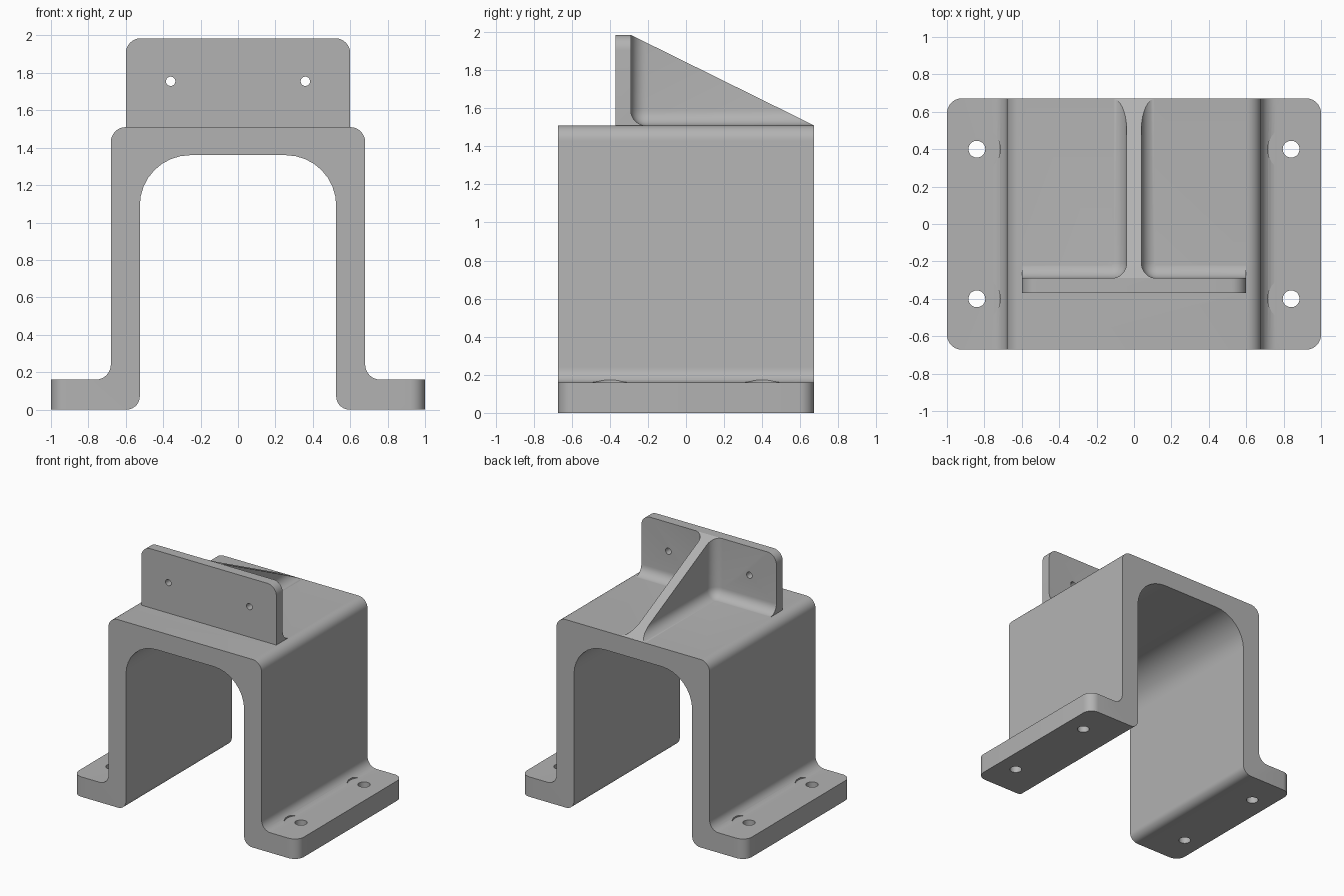
import bpy, bmesh, math
from mathutils import Vector, Matrix

if "Cube" in bpy.data.objects:
    bpy.data.objects.remove(bpy.data.objects["Cube"], do_unlink=True)

grey = bpy.data.materials.new("cast grey")
grey.use_nodes = True
GREY = (0.45, 0.45, 0.45, 1)
grey.diffuse_color = GREY
grey.node_tree.nodes["Principled BSDF"].inputs["Base Color"].default_value = GREY

DEPTH = 0.672       # half depth of the bridge
TOP = 1.51          # height of the bridge deck
PLATE_TOP = 1.985
PLATE_FRONT, PLATE_BACK = -0.37, -0.29
FILLET = 0.08


def finish(bm, name):
    bmesh.ops.recalc_face_normals(bm, faces=bm.faces)
    mesh = bpy.data.meshes.new(name)
    bm.to_mesh(mesh)
    bm.free()
    mesh.materials.append(grey)
    obj = bpy.data.objects.new(name, mesh)
    bpy.context.collection.objects.link(obj)
    return obj


def rounded(corners, steps=8):
    """Outline with each (x, z, radius) corner replaced by an arc."""
    pts = []
    for i, (x, z, r) in enumerate(corners):
        p = Vector((x, z))
        if r == 0:
            pts.append(p)
            continue
        a = (Vector(corners[i - 1][:2]) - p).normalized()
        b = (Vector(corners[(i + 1) % len(corners)][:2]) - p).normalized()
        for k in range(steps + 1):
            t = k / steps * math.pi / 2
            pts.append(p + r * (a * (1 - math.sin(t)) + b * (1 - math.cos(t))))
    return pts


def extrude_y(pts, y0, y1):
    bm = bmesh.new()
    face = bm.faces.new([bm.verts.new((p.x, y0, p.y)) for p in pts])
    out = bmesh.ops.extrude_face_region(bm, geom=[face])
    moved = [v for v in out["geom"] if isinstance(v, bmesh.types.BMVert)]
    bmesh.ops.translate(bm, verts=moved, vec=(0, y1 - y0, 0))
    return bm


def cylinder(name, radius, length, place, turn=0):
    bm = bmesh.new()
    bmesh.ops.create_cone(bm, cap_ends=True, segments=32, radius1=radius, radius2=radius,
                          depth=length,
                          matrix=Matrix.Translation(place) @ Matrix.Rotation(turn, 4, "X"))
    return finish(bm, name)


def combine(obj, other, operation="DIFFERENCE"):
    mod = obj.modifiers.new("join", "BOOLEAN")
    mod.object, mod.operation, mod.solver = other, operation, "EXACT"
    bpy.context.view_layer.objects.active = obj
    bpy.ops.object.modifier_apply(modifier=mod.name)
    bpy.data.objects.remove(other, do_unlink=True)


# Bridge: one half of the outline, mirrored to the other side
half = [(0.525, TOP - 0.15, 0.27), (0.525, 0, 0.07), (1, 0, 0), (1, 0.16, 0),
        (0.68, 0.16, FILLET), (0.68, TOP, FILLET)]
outline = half + [(-x, z, r) for x, z, r in reversed(half)]
bm = extrude_y(rounded(outline), -DEPTH, DEPTH)
ends = [e for e in bm.edges
        if all(abs(v.co.x) > 0.99 for v in e.verts)
        and abs(e.verts[0].co.z - e.verts[1].co.z) > 0.1]
bmesh.ops.bevel(bm, geom=ends, offset=FILLET, segments=8, profile=0.5, affect="EDGES")
bracket = finish(bm, "bracket")

# Mounting holes in the feet, with spot faces biting into the fillets
for x in (-0.84, 0.84):
    for y in (-0.4, 0.4):
        combine(bracket, cylinder("foot_hole", 0.045, 1, (x, y, 0)))
        combine(bracket, cylinder("spot_face", 0.125, 0.2, (x, y, 0.2605)))

# Upright plate and gusset start as one round-cornered block
block = [(-0.6, TOP - 0.06, 0), (0.6, TOP - 0.06, 0),
         (0.6, PLATE_TOP, FILLET), (-0.6, PLATE_TOP, FILLET)]
upright = finish(extrude_y(rounded(block), PLATE_FRONT, DEPTH - 0.001), "upright")

# Sloping cut from the plate top down to the rear edge of the deck
slope = (TOP - PLATE_TOP) / (DEPTH - PLATE_BACK)
bm = bmesh.new()
bmesh.ops.create_cube(bm, size=4, matrix=Matrix.Translation((0, PLATE_BACK + 2, PLATE_TOP + 2)))
for v in bm.verts:
    v.co.z += slope * (v.co.y - PLATE_BACK)
combine(upright, finish(bm, "slope_cutter"))

# Filleted pockets on both sides leave the thin gusset and plate
for side in (-1, 1):
    corner = Vector((0.04 * side, PLATE_BACK, TOP - 0.001))
    bm = bmesh.new()
    bmesh.ops.create_cube(bm, size=2, matrix=Matrix.Translation(corner + Vector((side, 1, 1))))
    inner = [e for e in bm.edges
             if any((v.co - corner).length < 0.001 for v in e.verts)]
    bmesh.ops.bevel(bm, geom=inner, offset=FILLET, segments=8, profile=0.5, affect="EDGES")
    combine(upright, finish(bm, "pocket_cutter"))

# Small holes through the plate
for x in (-0.36, 0.36):
    combine(upright, cylinder("plate_hole", 0.025, 0.4, (x, -0.33, 1.755), math.pi / 2))

combine(bracket, upright, "UNION")
bpy.ops.object.select_all(action="DESELECT")
bracket.select_set(True)
bpy.context.view_layer.objects.active = bracket
bpy.ops.object.shade_smooth_by_angle(angle=math.radians(30))
